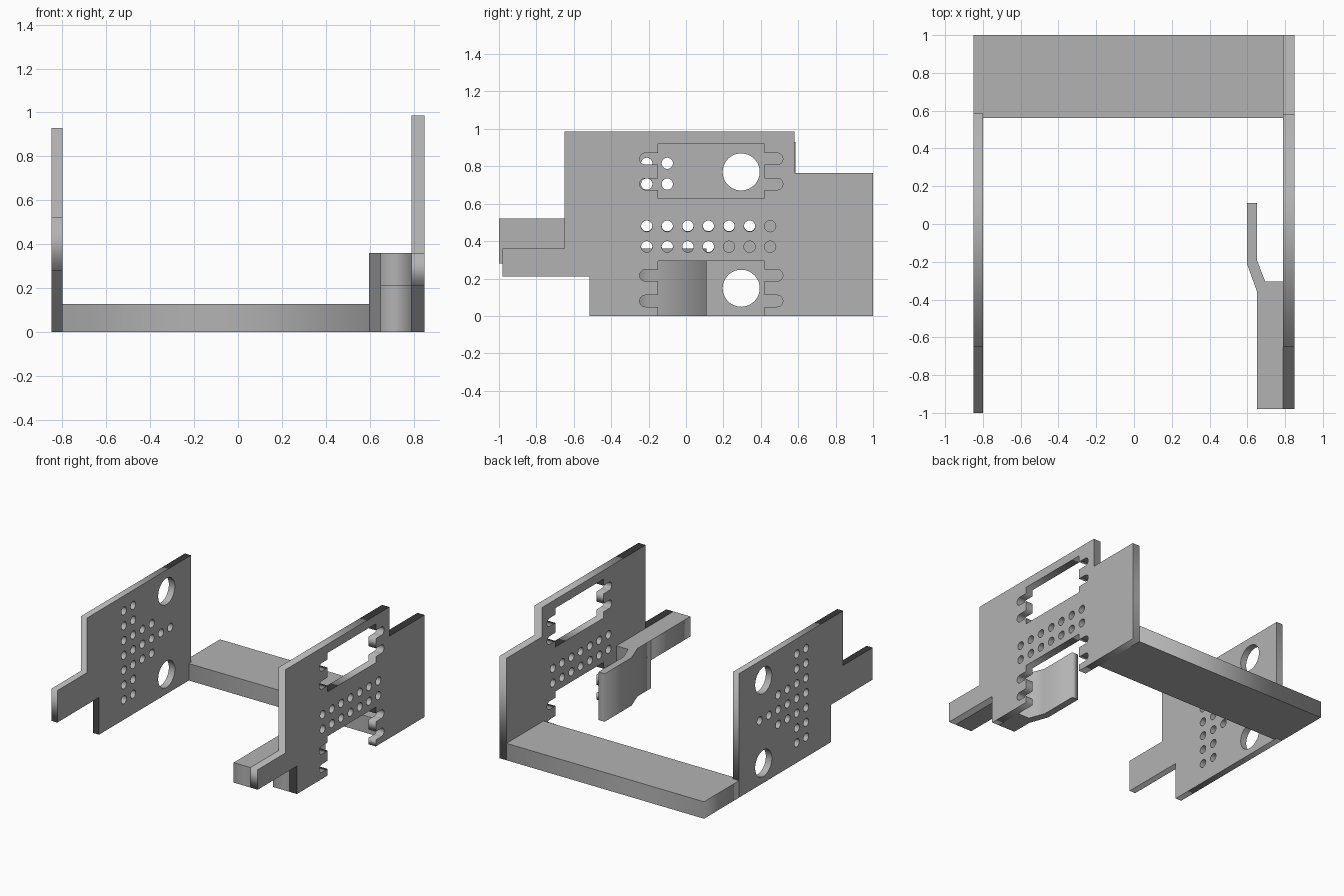
import bpy
from math import sin, cos, pi, radians

cube = bpy.data.objects.get("Cube")
if cube:
    bpy.data.objects.remove(cube, do_unlink=True)

gray = bpy.data.materials.new("plain gray")
gray.use_nodes = True
color = (0.45, 0.45, 0.45, 1)
gray.diffuse_color = color
gray.node_tree.nodes["Principled BSDF"].inputs["Base Color"].default_value = color


def circle(u, v, r, n=32):
    return [(u + r * cos(2 * pi * i / n), v + r * sin(2 * pi * i / n)) for i in range(n)]


def extrude_profile(name, loops, start, end, sideways=False):
    """Fill an outline with holes and extrude it, along z or (sideways) along x."""
    curve = bpy.data.curves.new(name, 'CURVE')
    curve.dimensions = '2D'
    curve.fill_mode = 'BOTH'
    curve.extrude = (end - start) / 2
    for loop in loops:
        spline = curve.splines.new('POLY')
        spline.points.add(len(loop) - 1)
        for point, (u, v) in zip(spline.points, loop):
            point.co = (u, v, 0, 1)
        spline.use_cyclic_u = True
    helper = bpy.data.objects.new(name + " outline", curve)
    bpy.context.collection.objects.link(helper)
    bpy.context.view_layer.update()
    graph = bpy.context.evaluated_depsgraph_get()
    mesh = bpy.data.meshes.new_from_object(helper.evaluated_get(graph))
    bpy.data.objects.remove(helper, do_unlink=True)
    mesh.name = name
    mesh.materials.clear()
    mesh.materials.append(gray)
    obj = bpy.data.objects.new(name, mesh)
    bpy.context.collection.objects.link(obj)
    middle = (start + end) / 2
    if sideways:
        obj.rotation_euler = (radians(90), 0, radians(90))
        obj.location.x = middle
    else:
        obj.location.z = middle
    return obj


SLOT_R = 0.031
HOLE_R = 0.03
WINDOW = (-0.15, 0.42)


def slot(edge, z, side):
    """Round-ended slot cut outward from a window edge, listed from bottom to top."""
    centre = edge + side * 0.067
    arc = [(centre + side * SLOT_R * cos(a), z + SLOT_R * sin(a))
           for a in [-pi / 2 + pi * i / 12 for i in range(13)]]
    return [(edge, z - SLOT_R)] + arc + [(edge, z + SLOT_R)]


def window(bottom, top, slots):
    """Opening with two slots on each end, running up the near end and down the far one."""
    near = [p for z in slots for p in slot(WINDOW[0], z, -1)]
    far = [p for z in slots for p in slot(WINDOW[1], z, 1)]
    return ([(WINDOW[0], bottom)] + near + [(WINDOW[0], top), (WINDOW[1], top)]
            + far[::-1] + [(WINDOW[1], bottom)])


def hole_row(z, count):
    return [circle(-0.21 + 0.11 * i, z, HOLE_R) for i in range(count)]


# Left side plate, with an open lower window and a closed upper one
outline = ([(-0.515, 0)] + window(0, 0.295, (0.08, 0.217))
           + [(1, 0), (1, 0.765), (0.58, 0.765), (0.58, 0.985), (-0.65, 0.985),
              (-0.65, 0.36), (-0.98, 0.36), (-0.98, 0.21), (-0.515, 0.21)])
loops = [outline, window(0.628, 0.92, (0.705, 0.84))]
loops += hole_row(0.48, 7) + hole_row(0.37, 7)
extrude_profile("slotted_side_plate", loops, 0.79, 0.85, sideways=True)

# Right side plate, with a triangle of small holes and two large ones
outline = [(-0.505, 0), (0.585, 0), (0.585, 0.93), (-0.65, 0.93),
           (-0.65, 0.52), (-1, 0.52), (-1, 0.28), (-0.505, 0.28)]
loops = [outline] + [circle(0.295, z, 0.099, 48) for z in (0.148, 0.77)]
for row, count in enumerate((2, 2, 4, 6, 4, 2, 2)):
    loops += hole_row(0.15 + 0.111 * row, count)
extrude_profile("drilled_side_plate", loops, -0.85, -0.80, sideways=True)

# Rear cross beam, notched around the end of the right plate
extrude_profile("rear_beam", [[(-0.85, 0.585), (-0.80, 0.585), (-0.80, 0.56),
                               (0.79, 0.56), (0.79, 1), (-0.85, 1)]], 0, 0.127)

# Inner block with its offset blade, and the arm in front of it
extrude_profile("block_and_blade", [[(0.65, -0.515), (0.79, -0.515), (0.79, -0.305),
                                     (0.695, -0.305), (0.65, -0.19), (0.65, 0.11),
                                     (0.598, 0.11), (0.598, -0.21), (0.65, -0.355)]], 0, 0.36)
extrude_profile("front_arm", [[(0.65, -0.98), (0.79, -0.98),
                               (0.79, -0.515), (0.65, -0.515)]], 0.21, 0.36)
